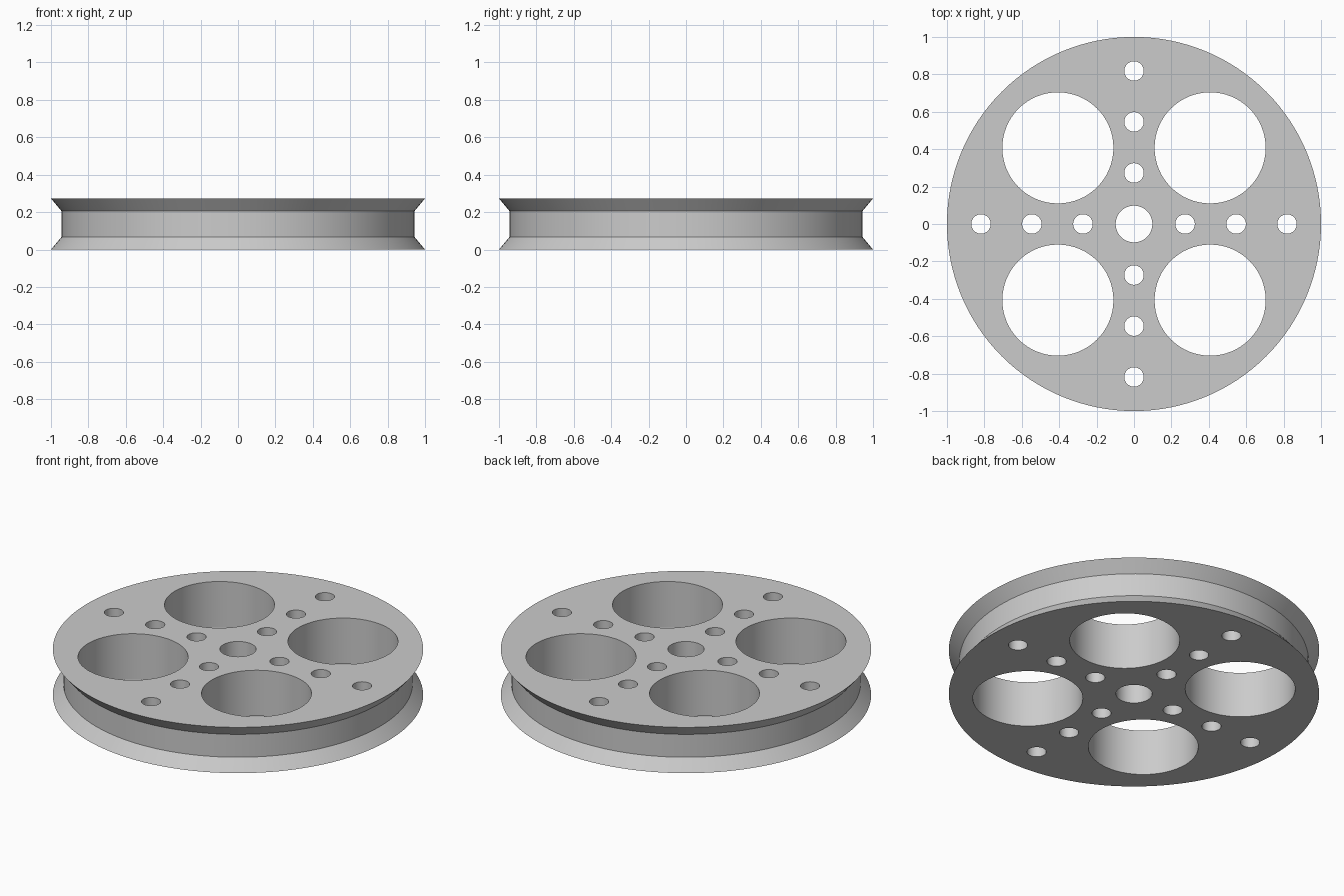
import bpy
import bmesh
from math import cos, sin, pi
from mathutils import Matrix

if "Cube" in bpy.data.objects:
    bpy.data.objects.remove(bpy.data.objects["Cube"], do_unlink=True)

HEIGHT = 0.273
SEGMENTS = 128


def make_object(name, bm):
    bmesh.ops.recalc_face_normals(bm, faces=bm.faces[:])
    mesh = bpy.data.meshes.new(name)
    bm.to_mesh(mesh)
    bm.free()
    obj = bpy.data.objects.new(name, mesh)
    bpy.context.collection.objects.link(obj)
    return obj


# Grooved wheel body: rings bridged from bottom to top
profile = [(1.0, 0), (0.943, HEIGHT / 4), (0.943, HEIGHT * 3 / 4), (1.0, HEIGHT)]
bm = bmesh.new()
rings = [[bm.verts.new((r * cos(2 * pi * i / SEGMENTS), r * sin(2 * pi * i / SEGMENTS), z))
          for i in range(SEGMENTS)] for r, z in profile]
for low, high in zip(rings, rings[1:]):
    for i in range(SEGMENTS):
        j = (i + 1) % SEGMENTS
        bm.faces.new((low[i], low[j], high[j], high[i]))
bm.faces.new(rings[0])
bm.faces.new(rings[-1])
wheel = make_object("pulley_wheel", bm)

# Hole layout: axle bore, four rows of bolt holes, four large openings
holes = [(0, 0, 0.098)]
for dx, dy in ((1, 0), (0, 1), (-1, 0), (0, -1)):
    holes += [(dx * d, dy * d, 0.052) for d in (0.273, 0.546, 0.818)]
for sx in (-1, 1):
    for sy in (-1, 1):
        holes.append((sx * 0.407, sy * 0.407, 0.297))

bm = bmesh.new()
for x, y, radius in holes:
    bmesh.ops.create_cone(bm, cap_ends=True, segments=64, radius1=radius, radius2=radius,
                          depth=1, matrix=Matrix.Translation((x, y, HEIGHT / 2)))
cutter = make_object("hole_cutter", bm)
cutter.hide_render = True

# Cut the holes through the wheel
cut = wheel.modifiers.new("holes", "BOOLEAN")
cut.operation = "DIFFERENCE"
cut.solver = "EXACT"
cut.object = cutter
bpy.ops.object.select_all(action="DESELECT")
wheel.select_set(True)
bpy.context.view_layer.objects.active = wheel
bpy.ops.object.modifier_apply(modifier=cut.name)
bpy.data.objects.remove(cutter, do_unlink=True)
bpy.ops.object.shade_smooth_by_angle(angle=pi / 6)

# Plain grey material
grey = bpy.data.materials.new("light grey")
grey.use_nodes = True
color = (0.6, 0.6, 0.6, 1)
grey.diffuse_color = color
grey.node_tree.nodes["Principled BSDF"].inputs["Base Color"].default_value = color
wheel.data.materials.clear()
wheel.data.materials.append(grey)
